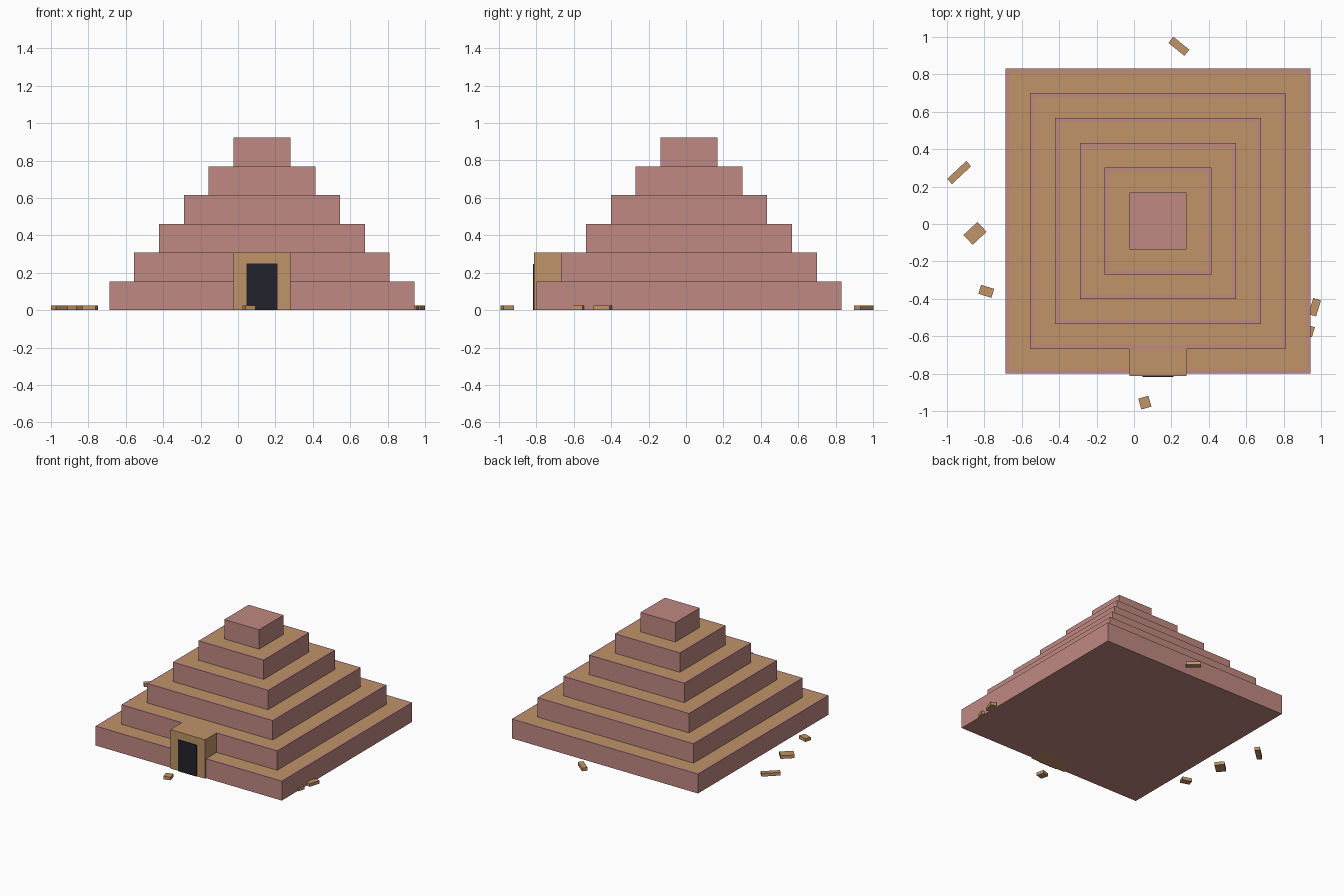
import bpy
import bmesh
from math import radians
from mathutils import Matrix, Vector

cube = bpy.data.objects.get("Cube")
if cube:
    bpy.data.objects.remove(cube, do_unlink=True)


def make_material(name, srgb):
    linear = [((c / 255 + 0.055) / 1.055) ** 2.4 for c in srgb]
    mat = bpy.data.materials.new(name)
    mat.use_nodes = True
    mat.diffuse_color = (*linear, 1)
    mat.node_tree.nodes["Principled BSDF"].inputs["Base Color"].default_value = (*linear, 1)
    return mat


red_stone = make_material("red_stone", (192, 137, 130))
tan_stone = make_material("tan_stone", (192, 148, 104))
dark_opening = make_material("dark_opening", (34, 34, 44))


def box(name, centre, size, materials, angle=0, inset=0):
    """Box standing on centre.z; an inset paints a panel into its top face."""
    bm = bmesh.new()
    bmesh.ops.create_cube(bm, size=1)
    bmesh.ops.transform(bm, verts=bm.verts, matrix=Matrix.Translation((0, 0, 0.5)))
    bmesh.ops.transform(bm, verts=bm.verts, matrix=Matrix.Diagonal((*size, 1)))
    if inset:
        bm.normal_update()
        top = max(bm.faces, key=lambda f: f.calc_center_median().z)
        bmesh.ops.inset_region(bm, faces=[top], thickness=inset)
        top.material_index = 1
    mesh = bpy.data.meshes.new(name)
    bm.to_mesh(mesh)
    bm.free()
    for mat in materials:
        mesh.materials.append(mat)
    obj = bpy.data.objects.new(name, mesh)
    obj.location = Vector(centre)
    obj.rotation_euler.z = radians(angle)
    bpy.context.collection.objects.link(obj)
    return obj


# Stepped tiers, with a tan paved panel in each terrace
CX, CY = 0.128, 0.016
TIERS, STEP, HEIGHT = 6, 0.1327, 0.1537
for i in range(TIERS):
    width = 2 * (0.816 - i * STEP)
    paving = 0.03 if i < TIERS - 1 else 0
    box(f"tier_{i + 1}", (CX, CY, i * HEIGHT), (width, width, HEIGHT),
        [red_stone, tan_stone], inset=paving)

# Entrance block and its dark doorway
front, back = -0.812, -0.667
box("entrance_block", (CX, (front + back) / 2, 0),
    (0.305, back - front, 2 * HEIGHT + 0.001), [tan_stone])
box("doorway", (CX, front - 0.002, 0), (0.165, 0.008, 0.248), [dark_opening])

# Fallen stones: x, y, length, width, turn
stones = [
    (0.24, 0.95, 0.11, 0.042, -39),
    (-0.935, 0.275, 0.14, 0.038, 43),
    (-0.85, -0.05, 0.102, 0.072, 43),
    (-0.79, -0.36, 0.073, 0.05, -17),
    (0.966, -0.445, 0.09, 0.043, 73),
    (0.94, -0.573, 0.056, 0.04, 73),
    (0.058, -0.955, 0.056, 0.06, 16),
]
for n, (x, y, length, width, turn) in enumerate(stones, 1):
    box(f"fallen_stone_{n}", (x, y, 0), (length, width, 0.025), [tan_stone], turn)
